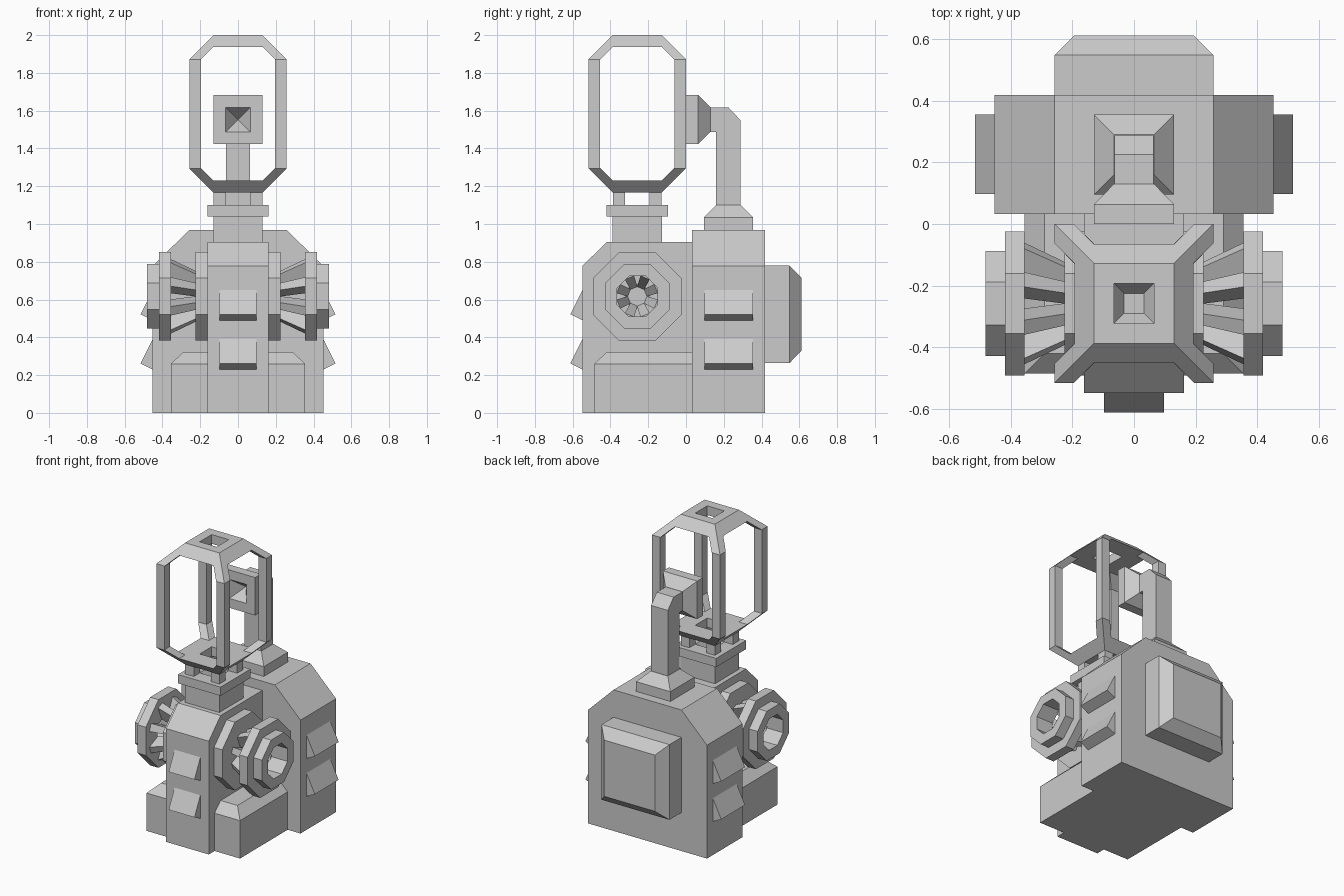
import bpy
import bmesh
from math import cos, sin, pi, radians

if "Cube" in bpy.data.objects:
    bpy.data.objects.remove(bpy.data.objects["Cube"], do_unlink=True)

grey = bpy.data.materials.new("light_grey")
grey.use_nodes = True
grey.diffuse_color = (0.6, 0.6, 0.6, 1)
grey.node_tree.nodes["Principled BSDF"].inputs["Base Color"].default_value = (0.6, 0.6, 0.6, 1)


def place(axis, pos, a, b):
    """Point at pos along the axis, with a and b on the other two axes in order."""
    return {"x": (pos, a, b), "y": (a, pos, b), "z": (a, b, pos)}[axis]


def rect(axis, pos, a0, a1, b0, b1):
    return [place(axis, pos, a, b) for a, b in ((a0, b0), (a1, b0), (a1, b1), (a0, b1))]


def square(axis, pos, half, a, b):
    return rect(axis, pos, a - half, a + half, b - half, b + half)


def loft(name, rings, closed=False):
    """Join matching rings with quads; cap the ends unless closed on itself."""
    bm = bmesh.new()
    loops = [[bm.verts.new(p) for p in r] for r in rings]
    n = len(loops[0])
    pairs = list(zip(loops, loops[1:]))
    if closed:
        pairs.append((loops[-1], loops[0]))
    else:
        bm.faces.new(loops[0])
        bm.faces.new(loops[-1])
    for p, q in pairs:
        for i in range(n):
            j = (i + 1) % n
            bm.faces.new((p[i], p[j], q[j], q[i]))
    bmesh.ops.recalc_face_normals(bm, faces=bm.faces)
    mesh = bpy.data.meshes.new(name)
    bm.to_mesh(mesh)
    bm.free()
    mesh.materials.append(grey)
    ob = bpy.data.objects.new(name, mesh)
    bpy.context.scene.collection.objects.link(ob)
    return ob


def prism(name, axis, profile, lo, hi):
    return loft(name, [[place(axis, p, a, b) for a, b in profile] for p in (lo, hi)])


def cut(ob, cutter):
    mod = ob.modifiers.new("cut", "BOOLEAN")
    mod.operation, mod.solver, mod.object = "DIFFERENCE", "EXACT", cutter
    bpy.context.view_layer.objects.active = ob
    bpy.ops.object.modifier_apply(modifier=mod.name)
    bpy.data.objects.remove(cutter, do_unlink=True)


# Bodies
prism("rear_body", "y", [(-0.452, 0), (0.452, 0), (0.452, 0.778), (0.258, 0.968),
                         (-0.258, 0.968), (-0.452, 0.778)], 0.032, 0.418)
prism("front_body", "x", [(-0.548, 0), (0.032, 0), (0.032, 0.905), (-0.42, 0.905),
                          (-0.548, 0.778)], -0.162, 0.162)
loft("base_block", [rect("z", z, -w, w, y, 0.032)
                    for z, w, y in ((0, 0.355, -0.485), (0.26, 0.355, -0.485), (0.322, 0.29, -0.42))])

# Rear panel with bevelled face
loft("rear_panel", [square("y", y, h, 0, 0.522) for y, h in ((0.418, 0.258), (0.548, 0.258), (0.612, 0.193))])

# Louvres on the front and both sides
for level, z in (("lower", 0.23), ("upper", 0.49)):
    wedge = [(0, z), (0.064, z + 0.032), (0, z + 0.16)]
    prism(f"front_louvre_{level}", "x", [(-0.548 - d, h) for d, h in wedge], -0.098, 0.098)
    for side, s in (("left", 1), ("right", -1)):
        prism(f"{side}_louvre_{level}", "y", [(s * (0.452 + d), h) for d, h in wedge], 0.097, 0.355)

# Octagonal side wheels on splayed spokes
WY, WZ = -0.258, 0.617


def octagon(x, apothem):
    r = apothem / cos(pi / 8)
    return [(x, WY + r * cos(a), WZ + r * sin(a)) for a in [pi / 8 + k * pi / 4 for k in range(8)]]


def spoke_end(x, angle, r0, r1, half):
    return [(x, WY + r * cos(angle) - t * sin(angle), WZ + r * sin(angle) + t * cos(angle))
            for r, t in ((r0, -half), (r1, -half), (r1, half), (r0, half))]


for side, s in (("left", 1), ("right", -1)):
    loft(f"{side}_hub_plate", [octagon(s * x, 0.234) for x in (0.16, 0.225)])
    loft(f"{side}_wheel", [octagon(s * x, a) for x, a in (
        (0.355, 0.107), (0.355, 0.234), (0.418, 0.234), (0.418, 0.17), (0.482, 0.17), (0.482, 0.107))], closed=True)
    for k in range(8):
        angle = radians(22.5 + 45 * k)
        loft(f"{side}_spoke_{k + 1}", [spoke_end(s * 0.22, angle, 0.045, 0.135, 0.02),
                                       spoke_end(s * 0.36, angle, 0.107, 0.205, 0.026)])

# Neck, socketed collar and corner posts
loft("neck_and_collar", [square("z", z, h, 0, WY) for z, h in (
    (1.05, 0.032), (1.1, 0.065), (1.1, 0.162), (1.04, 0.162), (1.04, 0.13), (0.9, 0.13))])
for i, (sx, sy) in enumerate(((1, 1), (1, -1), (-1, 1), (-1, -1))):
    loft(f"cage_post_{i + 1}", [square("z", z, 0.0325, sx * 0.097, WY + sy * 0.097) for z in (1.098, 1.17)])

# Cage: a chamfered block opened from every direction
cage = loft("cage", [square("z", z, h, 0, WY) for z, h in (
    (1.166, 0.13), (1.295, 0.258), (1.872, 0.258), (2.0, 0.13))])
opening = [(-0.13, 1.23), (0.13, 1.23), (0.197, 1.297), (0.197, 1.87),
           (0.13, 1.937), (-0.13, 1.937), (-0.197, 1.87), (-0.197, 1.297)]
cut(cage, prism("side_cutter", "x", [(WY + a, z) for a, z in opening], -0.5, 0.5))
cut(cage, prism("front_cutter", "y", opening, WY - 0.5, WY + 0.5))
cut(cage, loft("top_cutter", [square("z", z, 0.065, 0, WY) for z in (1.1, 2.1)]))

# Pipe with flared foot and square horn
loft("pipe_foot", [square("z", z, h, 0, 0.225) for z, h in ((0.96, 0.13), (1.035, 0.13), (1.1, 0.065))])
prism("pipe", "x", [(0.16, 1.09), (0.288, 1.09), (0.288, 1.55), (0.225, 1.617),
                    (0.12, 1.617), (0.12, 1.488), (0.16, 1.488)], -0.064, 0.064)
loft("horn", [square("y", y, h, 0, 1.553) for y, h in (
    (0.085, 0.001), (0, 0.065), (0, 0.13), (0.064, 0.13), (0.13, 0.065))])
